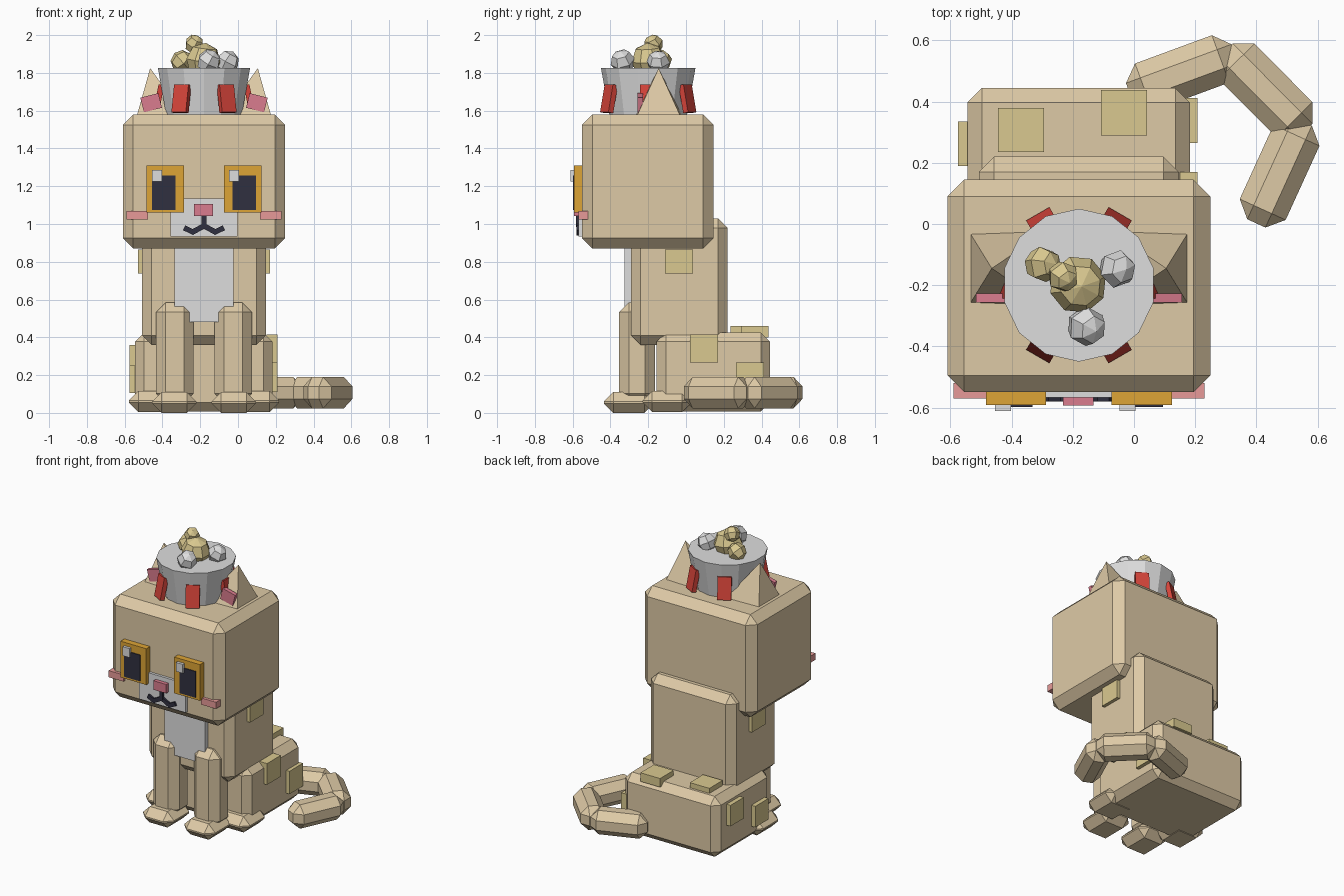
import bpy, bmesh, math
from mathutils import Matrix, Vector, Euler

if "Cube" in bpy.data.objects:
    bpy.data.objects.remove(bpy.data.objects["Cube"])

CX = -0.18  # symmetry plane of the cat (tail sticks out to +x)


def mat(name, r, g, b):
    m = bpy.data.materials.new(name)
    lin = [((c / 255 + 0.055) / 1.055) ** 2.4 for c in (r, g, b)]
    m.diffuse_color = (*lin, 1)
    m.use_nodes = True
    m.node_tree.nodes["Principled BSDF"].inputs["Base Color"].default_value = m.diffuse_color
    return m


TAN = mat("tan fur", 222, 202, 166)
KHAKI = mat("khaki gold", 218, 201, 144)
GREY = mat("light grey", 222, 222, 222)
ORANGE = mat("amber", 222, 165, 54)
DARK = mat("dark navy", 48, 48, 64)
PINK = mat("pink", 218, 124, 142)
BLUSH = mat("blush", 234, 156, 154)
RED = mat("red", 214, 68, 58)


def finish(name, bm, m):
    bmesh.ops.recalc_face_normals(bm, faces=bm.faces)
    me = bpy.data.meshes.new(name)
    bm.to_mesh(me)
    bm.free()
    me.materials.append(m)
    ob = bpy.data.objects.new(name, me)
    bpy.context.collection.objects.link(ob)
    return ob


def block(name, center, size, m, bevel=0.0, rot=None):
    """Box with chamfered edges, optionally rotated by a matrix."""
    bm = bmesh.new()
    bmesh.ops.create_cube(bm, size=1)
    bmesh.ops.scale(bm, vec=size, verts=bm.verts)
    if bevel:
        bmesh.ops.bevel(bm, geom=list(bm.edges), offset=bevel, segments=1,
                        profile=0.5, affect='EDGES')
    M = Matrix.Translation(center) @ (rot if rot else Matrix.Identity(4))
    bmesh.ops.transform(bm, matrix=M, verts=bm.verts)
    return finish(name, bm, m)


def span(name, x, y, z, m, bevel=0.0):
    """Box given by its extents on each axis."""
    c = [(a + b) / 2 for a, b in (x, y, z)]
    s = [b - a for a, b in (x, y, z)]
    return block(name, c, s, m, bevel)


def pair(name, x, y, z, m, bevel=0.0):
    """Mirrored boxes; x is measured outward from the symmetry plane."""
    span(name + "_right", (CX + x[0], CX + x[1]), y, z, m, bevel)
    span(name + "_left", (CX - x[1], CX - x[0]), y, z, m, bevel)


# body and head
span("head", (-0.61, 0.25), (-0.55, 0.145), (0.87, 1.58), TAN, 0.055)
span("torso", (-0.507, 0.147), (-0.29, 0.22), (0.36, 1.03), TAN, 0.05)
span("haunches", (-0.545, 0.183), (-0.155, 0.445), (0.008, 0.425), TAN, 0.048)
span("chest_patch", (-0.335, -0.025), (-0.325, -0.25), (0.48, 0.92), GREY)

# legs and paws
pair("front_leg", (0.055, 0.255), (-0.355, -0.165), (0.05, 0.585), TAN, 0.052)
pair("front_paw", (0.04, 0.275), (-0.435, -0.17), (0.0, 0.11), TAN, 0.05)
pair("hind_paw", (0.155, 0.398), (-0.23, 0.03), (0.005, 0.115), TAN, 0.05)

# tail: three chamfered bars bending round to the front
path = [((-0.015, 0.43), (0.33, 0.557)),
        ((0.30, 0.567), (0.56, 0.305)),
        ((0.552, 0.335), (0.40, 0.002))]
for i, (a, b) in enumerate(path):
    a, b = Vector(a), Vector(b)
    d = b - a
    mid = (a + b) / 2
    block("tail_%d" % (i + 1), (mid.x, mid.y, 0.107), (d.length, 0.165, 0.165),
          TAN, 0.05, Matrix.Rotation(math.atan2(d.y, d.x), 4, 'Z'))

# fur patches
pair("torso_patch", (0.31, 0.35), (-0.11, 0.037), (0.738, 0.866), KHAKI)
span("right_patch_front", (0.15, 0.208), (0.02, 0.17), (0.268, 0.415), KHAKI)
span("right_patch_back", (0.15, 0.208), (0.265, 0.412), (0.11, 0.268), KHAKI)
span("left_patch_front", (-0.575, -0.52), (-0.08, 0.065), (0.105, 0.25), KHAKI)
span("left_patch_back", (-0.575, -0.52), (0.19, 0.335), (0.215, 0.36), KHAKI)
span("rump_patch_left", (-0.445, -0.295), (0.235, 0.38), (0.40, 0.46), KHAKI)
span("rump_patch_right", (-0.108, 0.042), (0.29, 0.438), (0.40, 0.46), KHAKI)

# face
pair("eye", (0.107, 0.304), (-0.592, -0.54), (1.06, 1.31), ORANGE)
for side, px, hx in (("left", -0.454, -0.454), ("right", -0.028, -0.047)):
    span("pupil_" + side, (px, px + 0.122), (-0.598, -0.56), (1.075, 1.256), DARK)
    span("eye_glint_" + side, (hx, hx + 0.052), (-0.611, -0.57), (1.225, 1.287), GREY)
span("muzzle", (-0.358, -0.002), (-0.568, -0.53), (0.935, 1.135), GREY)
span("nose", (-0.232, -0.133), (-0.594, -0.54), (1.043, 1.105), PINK)
pair("cheek", (0.297, 0.41), (-0.57, -0.52), (1.024, 1.07), BLUSH)
span("mouth_centre", (CX - 0.012, CX + 0.012), (-0.582, -0.55), (0.985, 1.05), DARK)
for s, side in ((-1, "left"), (1, "right")):
    for k, (a, b) in enumerate((((0, 0.99), (0.065, 0.955)),
                                ((0.05, 0.953), (0.105, 0.98)))):
        dx, dz = s * (b[0] - a[0]), b[1] - a[1]
        block("mouth_%s_%d" % (side, k + 1),
              (CX + s * (a[0] + b[0]) / 2, -0.566, (a[1] + b[1]) / 2),
              (math.hypot(dx, dz), 0.03, 0.028), DARK, 0,
              Matrix.Rotation(-math.atan2(dz, dx), 4, 'Y'))

# ears: leaning four-sided pyramids with a pink pad in front
for s, side in ((-1, "left"), (1, "right")):
    bm = bmesh.new()
    base = [bm.verts.new((CX + s * x, y, z)) for x, y, z in
            ((0.362, -0.27, 1.55), (0.362, -0.02, 1.55),
             (0.10, -0.02, 1.57), (0.10, -0.27, 1.57))]
    tip = bm.verts.new((CX + s * 0.285, -0.145, 1.825))
    bm.faces.new(base)
    for i in range(4):
        bm.faces.new((base[i], base[(i + 1) % 4], tip))
    finish("ear_" + side, bm, TAN)
    block("ear_pad_" + side, (CX + s * 0.28, -0.242, 1.642), (0.098, 0.028, 0.08),
          PINK, 0, Matrix.Rotation(s * math.radians(14), 4, 'Y'))

# bucket hat: 14-sided, wider at the top
BX, BY, N = CX, -0.2, 14
bm = bmesh.new()
rings = []
for r, z in ((0.205, 1.575), (0.25, 1.825)):
    rings.append([bm.verts.new((BX + r * math.sin(2 * math.pi * i / N),
                                BY + r * math.cos(2 * math.pi * i / N), z))
                  for i in range(N)])
for i in range(N):
    j = (i + 1) % N
    bm.faces.new((rings[0][i], rings[0][j], rings[1][j], rings[1][i]))
bm.faces.new(rings[0])
bm.faces.new(rings[1])
finish("bucket", bm, GREY)

# red clasps around the bucket, kicked out at the bottom
for i in range(6):
    a = math.radians(60 * i)
    rot = Matrix.Rotation(a, 4, 'Z') @ Matrix.Rotation(math.radians(-11), 4, 'Y')
    block("clasp_%d" % (i + 1),
          (BX + 0.24 * math.cos(a), BY + 0.24 * math.sin(a), 1.663),
          (0.03, 0.088, 0.15), RED, 0, rot)

# nuggets heaped on the bucket
nuggets = [("gold_nugget_big", (-0.183, -0.198, 1.865), 0.095, 8, (0.1, 0.1, 0.3), KHAKI),
           ("gold_nugget_top", (-0.232, -0.172, 1.952), 0.052, 6, (0.5, 0.4, 0.2), KHAKI),
           ("gold_nugget_side", (-0.298, -0.132, 1.862), 0.06, 6, (0.3, 0.8, 0.4), KHAKI),
           ("silver_nugget_right", (-0.055, -0.147, 1.857), 0.063, 6, (0.4, 0.3, 0.9), GREY),
           ("silver_nugget_front", (-0.155, -0.335, 1.86), 0.066, 6, (0.3, 0.5, 0.1), GREY)]
for name, loc, r, seg, rot, m in nuggets:
    bm = bmesh.new()
    bmesh.ops.create_uvsphere(bm, u_segments=seg, v_segments=4, radius=r)
    M = Matrix.Translation(loc) @ Euler(rot).to_matrix().to_4x4()
    bmesh.ops.transform(bm, matrix=M, verts=bm.verts)
    finish(name, bm, m)
